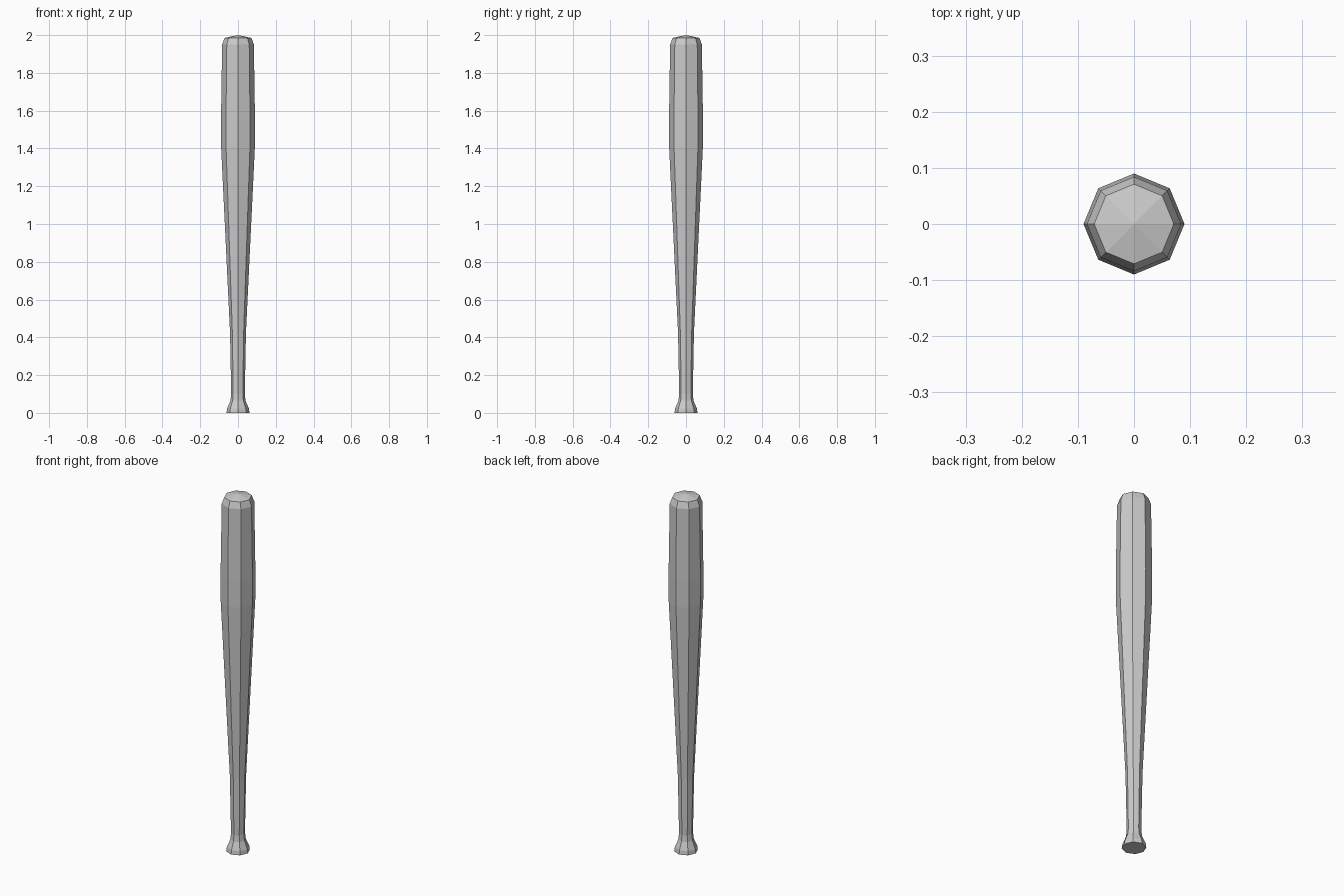
import bpy, bmesh
from math import cos, sin, tau

if "Cube" in bpy.data.objects:
    bpy.data.objects.remove(bpy.data.objects["Cube"])

SIDES = 8
# (radius, height) from the knob up to the rounded end
PROFILE = [(0.061, 0.0), (0.058, 0.022), (0.040, 0.065), (0.036, 0.10),
           (0.042, 0.42), (0.089, 1.40), (0.090, 1.55), (0.084, 1.95),
           (0.071, 1.985)]
TIP = 2.0

bm = bmesh.new()

# Octagonal rings along the bat
rings = [[bm.verts.new((r * cos(tau * i / SIDES), r * sin(tau * i / SIDES), z))
          for i in range(SIDES)] for r, z in PROFILE]

# Side faces
for low, high in zip(rings, rings[1:]):
    for i in range(SIDES):
        j = (i + 1) % SIDES
        bm.faces.new((low[i], low[j], high[j], high[i]))

# Flat knob base and shallow pointed end
bm.faces.new(rings[0][::-1])
tip = bm.verts.new((0, 0, TIP))
for i in range(SIDES):
    bm.faces.new((rings[-1][i], rings[-1][(i + 1) % SIDES], tip))

mesh = bpy.data.meshes.new("bat")
bm.to_mesh(mesh)
bm.free()
bpy.context.collection.objects.link(bpy.data.objects.new("bat", mesh))
